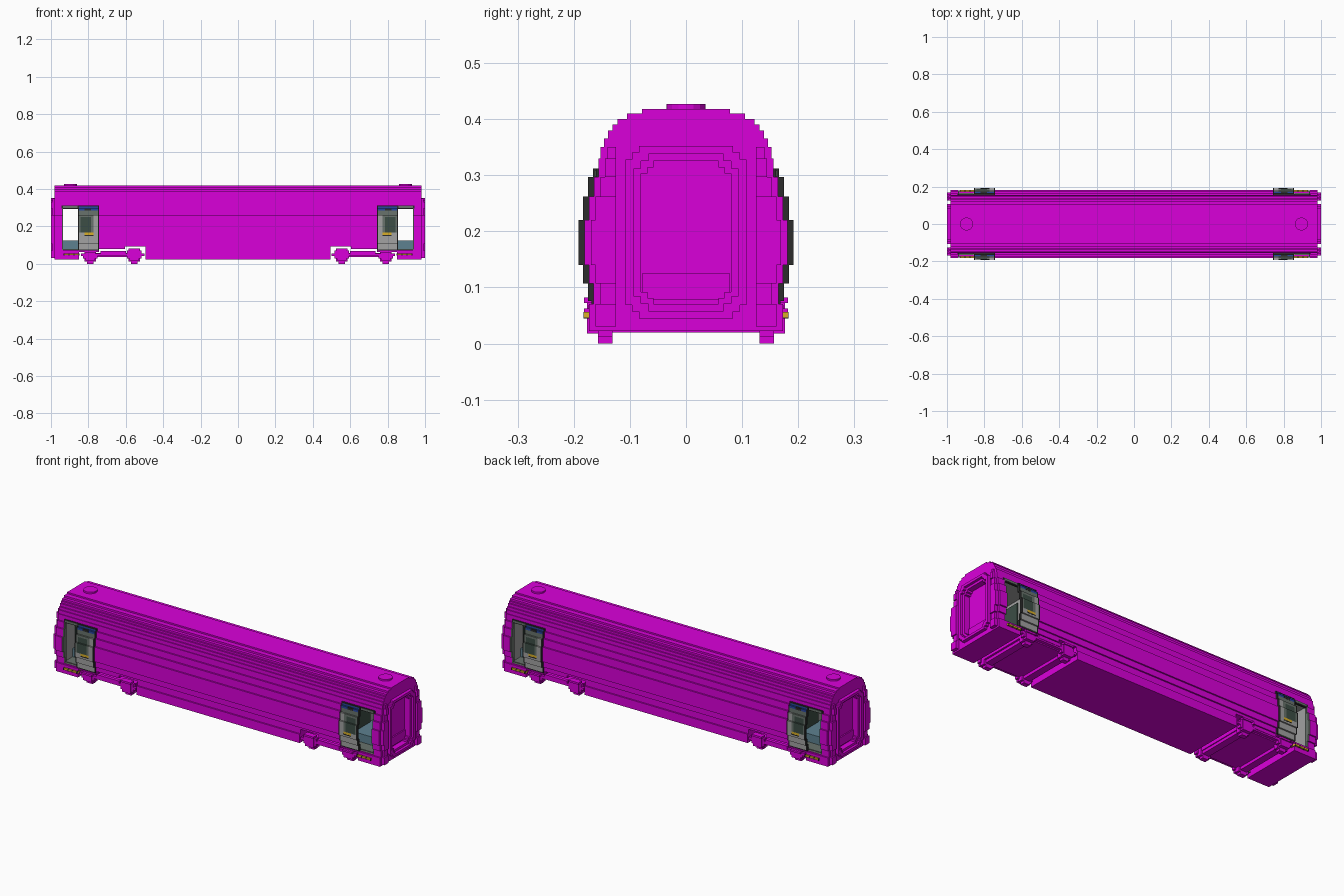
import bpy, bmesh, math

cube = bpy.data.objects.get("Cube")
if cube:
    bpy.data.objects.remove(cube, do_unlink=True)


def material(name, r, g, b):
    m = bpy.data.materials.new(name)
    m.diffuse_color = (r, g, b, 1)
    m.use_nodes = True
    bsdf = next(n for n in m.node_tree.nodes if n.type == 'BSDF_PRINCIPLED')
    bsdf.inputs["Base Color"].default_value = (r, g, b, 1)
    return m


MATS = [material("magenta", 0.70, 0.0, 0.70), material("light grey", 0.36, 0.36, 0.36),
        material("dark grey", 0.025, 0.025, 0.025), material("window green", 0.045, 0.075, 0.06),
        material("teal", 0.11, 0.22, 0.28), material("yellow", 0.70, 0.43, 0.02),
        material("blue", 0.02, 0.06, 0.35), material("green grey", 0.14, 0.17, 0.15)]
MAGENTA, LIGHT, DARK, WINDOW, TEAL, YELLOW, BLUE, MID = range(8)


def finish(name, bm):
    bmesh.ops.recalc_face_normals(bm, faces=bm.faces[:])
    me = bpy.data.meshes.new(name)
    bm.to_mesh(me)
    bm.free()
    for m in MATS:
        me.materials.append(m)
    ob = bpy.data.objects.new(name, me)
    bpy.context.scene.collection.objects.link(ob)
    return ob


def boxes(name, parts, signs=((1, 1),)):
    """Join boxes (x0, x1, y0, y1, z0, z1, colour), repeated for each (x, y) sign."""
    bm = bmesh.new()
    for sx, sy in signs:
        for x0, x1, y0, y1, z0, z1, mat in parts:
            vs = bmesh.ops.create_cube(bm, size=1)["verts"]
            for v in vs:
                v.co.x = sx * (x0 if v.co.x < 0 else x1)
                v.co.y = sy * (y0 if v.co.y < 0 else y1)
                v.co.z = z0 if v.co.z < 0 else z1
            for f in {f for v in vs for f in v.link_faces}:
                f.material_index = mat
    return finish(name, bm)


def prism(name, pts, x0, x1):
    """Extrude a (y, z) outline along x."""
    bm = bmesh.new()
    f = bm.faces.new([bm.verts.new((x0, y, z)) for y, z in pts])
    ext = bmesh.ops.extrude_face_region(bm, geom=[f])["geom"]
    bmesh.ops.translate(bm, vec=(x1 - x0, 0, 0),
                        verts=[g for g in ext if isinstance(g, bmesh.types.BMVert)])
    return finish(name, bm)


def stepped_rect(w, z0, z1, c):
    """Rectangle outline with stair-stepped corners."""
    h = c / 2
    right = [(w - c, z0), (w - c, z0 + h), (w - h, z0 + h), (w - h, z0 + c), (w, z0 + c),
             (w, z1 - c), (w - h, z1 - c), (w - h, z1 - h), (w - c, z1 - h), (w - c, z1)]
    return right + [(-y, z) for y, z in reversed(right)]


def cut(ob, cutter):
    cutter.hide_render = True
    mod = ob.modifiers.new("cut", 'BOOLEAN')
    mod.operation = 'DIFFERENCE'
    mod.solver = 'EXACT'
    mod.object = cutter
    bpy.context.view_layer.objects.active = ob
    bpy.ops.object.modifier_apply(modifier=mod.name)
    bpy.data.objects.remove(cutter, do_unlink=True)


# Car body: stepped cross-section as (half width, top of layer)
LAYERS = [(.173, .07), (.165, .107), (.173, .14), (.181, .22), (.173, .262), (.164, .297),
          (.156, .33), (.152, .35), (.146, .365), (.139, .38), (.131, .39), (.122, .40),
          (.105, .41), (.078, .418)]
half, z = [], .022
for w, top in LAYERS:
    half += [(w, z), (w, top)]
    z = top
body = prism("car_body", half + [(-y, z) for y, z in reversed(half)], -.982, .982)

# Gangway frames on both ends, then bogie arches, doorways and end recesses
for s, side in ((1, "left"), (-1, "right")):
    frame = prism("gangway_frame_" + side, stepped_rect(.108, .045, .352, .024), s * .975, s)
    for c in ((.495, .605, .094), (.603, .742, .08), (.74, .85, .064)):
        cut(body, boxes("cutter", [(s * c[0], s * c[1], -.3, .3, -.1, c[2], 0)]))
    cut(body, boxes("cutter", [(s * .762, s * .94, -.3, .3, .075, .303, 0)]))
    for ob in (body, frame):
        cut(ob, prism("cutter", stepped_rect(.093, .058, .338, .026), s * .986, s * 1.1))
        cut(ob, prism("cutter", stepped_rect(.08, .07, .325, .022), s * .955, s * 1.1))

# Vestibule lining: walls and ceiling inside the doorway cavity
for f in body.data.polygons:
    c, n = f.center, f.normal
    if .755 < abs(c.x) < .945 and .072 < c.z < .31 and abs(n.y) < .5:
        f.material_index = LIGHT

XS = ((1, 1), (-1, 1))
ALL = ((1, 1), (-1, 1), (1, -1), (-1, -1))

# Raised threshold in the end recess, vestibule floor and dark inner door panels
boxes("gangway_threshold", [(.95, .962, -.078, .078, .078, .125, MAGENTA)], XS)
boxes("vestibule_floor", [(.758, .942, -.155, .155, .07, .08, MID),
                          (.758, .942, -.09, .09, .07, .125, TEAL)], XS)
boxes("inner_door_panels", [(.758, .767, -.05, .05, .125, .285, WINDOW),
                            (.935, .944, -.07, .07, .125, .285, WINDOW)], XS)

# Stepped corner pillars on the ends
pillars, z = [], .03
for i, (w, top) in enumerate(LAYERS[:8]):
    pillars.append((.97, 1.0 if i % 2 == 0 or i == 3 else .993, .125, w - .012, z, top, MAGENTA))
    z = top
boxes("end_pillars", pillars, ALL)

# Roof vents
for s, side in ((1, "left"), (-1, "right")):
    bm = bmesh.new()
    bmesh.ops.create_cone(bm, cap_ends=True, segments=16, radius1=.035, radius2=.035, depth=.014)
    bmesh.ops.translate(bm, verts=bm.verts[:], vec=(s * .895, 0, .42))
    finish("roof_vent_" + side, bm)

# Sliding door leaf: rows follow the body steps (outer y, bottom, top)
ROWS = [(.167, .066, .076), (.174, .076, .107), (.183, .107, .14), (.191, .14, .150),
        (.191, .150, .155), (.191, .155, .167), (.191, .167, .22), (.183, .22, .25),
        (.183, .25, .262), (.174, .262, .285), (.174, .285, .297), (.165, .297, .307),
        (.165, .307, .312)]
COLS = [.744, .749, .772, .786, .82, .842, .851, .856]


def leaf_colour(col, z):
    if col in (0, 6) or z < .076 or z > .307:
        return DARK
    if z > .285:
        return DARK if col == 3 and z < .297 else BLUE
    if col in (2, 3) and .150 < z < .167:
        return YELLOW if z > .155 else DARK
    if z > .167:
        if col in (3, 4) and z < .25:
            return WINDOW
        return LIGHT if col == 1 and z < .262 else MID
    return LIGHT


leaf = []
for y, z0, z1 in ROWS:
    for c in range(len(COLS) - 1):
        colour = leaf_colour(c, (z0 + z1) / 2)
        out = y + .001 if colour == DARK else y
        leaf.append((COLS[c], COLS[c + 1], y - .014, out, z0, z1, colour))
for sx, sy in ALL:
    name = ("left" if sx > 0 else "right") + ("_back" if sy > 0 else "_front")
    boxes("door_leaf_" + name, leaf, ((sx, sy),))

# Doorway header, jamb and yellow sill with dark stripes
boxes("door_header", [(.85, .944, .15, .16, .294, .312, DARK),
                      (.858, .936, .155, .162, .298, .308, MID)], ALL)
boxes("door_jamb", [(.936, .943, .15, w - .002, z0, z1, MID) for w, z0, z1 in
                    ((.165, .075, .107), (.173, .107, .14), (.181, .14, .22),
                     (.173, .22, .262), (.164, .262, .297))], ALL)
sill = [(.848, .932, .15, .182, .046, .056, YELLOW)]
sill += [(x, x + .005, .15, .183, .045, .0565, DARK) for x in (.848, .875, .901, .927)]
boxes("door_sill", sill, ALL)

# Bogies: cross plate, side frames, stepped axle boxes, cross axles and wheels
boxes("bogie_plate", [(.53, .82, -.155, .155, .036, .058, MAGENTA)], XS)
side_frame = [(.50, .84, .155, .172, .042, .056, MAGENTA),
              (.60, .735, .155, .174, .05, .069, MAGENTA)]
axle_boxes, wheels, axles = [], [], []
for x in (.555, .79):
    high = .082 if x < .7 else .062
    axle_boxes += [(x - .038, x + .038, .15, .172, .028, high - .012, MAGENTA),
                   (x - .026, x + .026, .15, .176, .018, high - .004, MAGENTA),
                   (x - .03, x + .03, .15, .182, high - .01, high, MAGENTA)]
    wheels += [(x - .03, x + .03, .131, .157, .012, .058, MAGENTA),
               (x - .018, x + .018, .131, .157, 0, .02, MAGENTA)]
    axles.append((x - .02, x + .02, -.14, .14, .02, .05, MAGENTA))
boxes("bogie_side_frames", side_frame, ALL)
boxes("axle_boxes", axle_boxes, ALL)
boxes("wheels", wheels, ALL)
boxes("axles", axles, XS)
